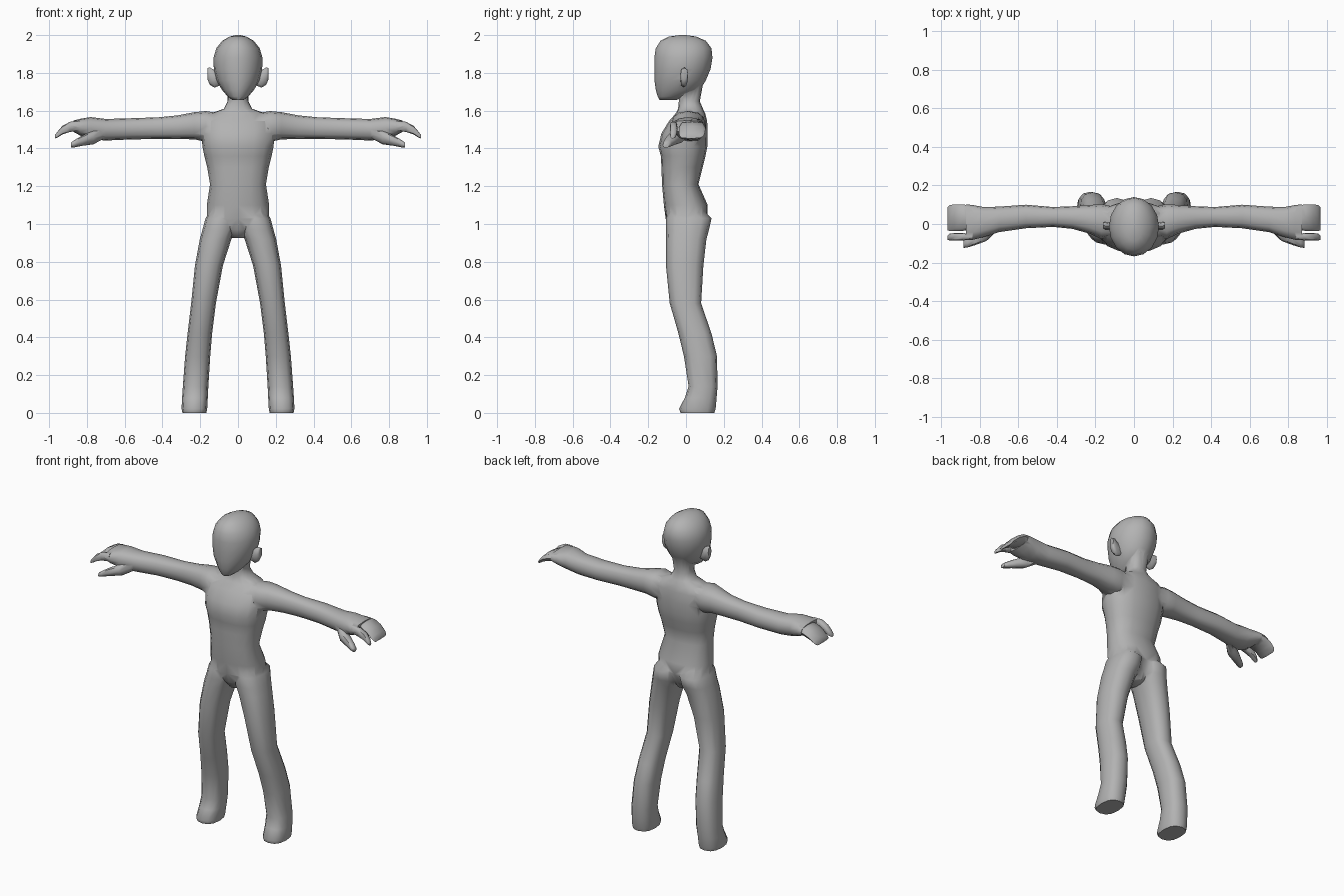
import bpy, bmesh, math

grey = bpy.data.materials.new("plain grey")
grey.diffuse_color = (0.45, 0.45, 0.45, 1)


def loft(name, axis, sections, sides=12, power=1.0, side=1):
    """Skin through rounded sections (pos, a0, a1, b0, b1).
    axis 'z': a = x, b = y.  axis 'x': a = y, b = z.  side -1 mirrors in x."""
    bm = bmesh.new()
    rings = []
    for p, a0, a1, b0, b1 in sections:
        ring = []
        for i in range(sides):
            t = 2 * math.pi * i / sides
            c, s = round(math.cos(t), 6), round(math.sin(t), 6)
            c = math.copysign(abs(c) ** power, c)
            s = math.copysign(abs(s) ** power, s)
            a = (a0 + a1) / 2 + c * (a1 - a0) / 2
            b = (b0 + b1) / 2 + s * (b1 - b0) / 2
            co = (a, b, p) if axis == 'z' else (p, a, b)
            ring.append(bm.verts.new((co[0] * side, co[1], co[2])))
        rings.append(ring)
    for r, q in zip(rings, rings[1:]):
        for i in range(sides):
            j = (i + 1) % sides
            bm.faces.new((r[i], r[j], q[j], q[i]))
    bm.faces.new(rings[0])
    bm.faces.new(rings[-1])
    bmesh.ops.recalc_face_normals(bm, faces=bm.faces)
    me = bpy.data.meshes.new(name)
    bm.to_mesh(me)
    bm.free()
    me.materials.append(grey)
    ob = bpy.data.objects.new(name, me)
    bpy.context.collection.objects.link(ob)
    return ob


def sym(rows):
    """Rows (z, half width, y0, y1) to centred sections."""
    return [(z, -w, w, y0, y1) for z, w, y0, y1 in rows]


# torso and neck
body = loft("body", 'z', sym([
    (0.925, 0.035, -0.06, 0.06), (0.97, 0.08, -0.09, 0.085),
    (1.03, 0.165, -0.108, 0.115), (1.10, 0.165, -0.117, 0.115),
    (1.21, 0.148, -0.127, 0.066), (1.30, 0.163, -0.130, 0.088),
    (1.36, 0.178, -0.133, 0.103), (1.41, 0.188, -0.147, 0.113),
    (1.48, 0.195, -0.130, 0.115), (1.545, 0.19, -0.09, 0.112),
    (1.585, 0.145, -0.055, 0.102), (1.61, 0.075, -0.042, 0.09),
    (1.65, 0.055, -0.038, 0.073), (1.74, 0.06, -0.04, 0.09)]),
    sides=16, power=0.85)

# head
parts = [loft("head", 'z', sym([
    (1.657, 0.03, -0.14, -0.05), (1.675, 0.055, -0.150, 0.0),
    (1.71, 0.085, -0.160, 0.075), (1.76, 0.113, -0.167, 0.105),
    (1.82, 0.128, -0.168, 0.130), (1.88, 0.130, -0.168, 0.140),
    (1.93, 0.115, -0.160, 0.135), (1.97, 0.083, -0.135, 0.105),
    (1.992, 0.045, -0.09, 0.055), (2.0, 0.012, -0.035, 0.0)]), sides=16)]

for s, label in ((1, "left"), (-1, "right")):
    # leg and foot
    parts.append(loft(label + "_leg", 'z', [
        (1.10, 0.03, 0.13, -0.08, 0.07), (1.03, 0.006, 0.172, -0.106, 0.135),
        (0.97, 0.010, 0.188, -0.106, 0.122), (0.92, 0.035, 0.202, -0.106, 0.108),
        (0.78, 0.08, 0.228, -0.106, 0.092), (0.58, 0.117, 0.248, -0.086, 0.080),
        (0.42, 0.137, 0.267, -0.040, 0.135), (0.30, 0.147, 0.280, -0.011, 0.164),
        (0.14, 0.157, 0.292, 0.014, 0.167), (0.08, 0.160, 0.296, -0.006, 0.162),
        (0.022, 0.163, 0.299, -0.037, 0.157), (0.0, 0.168, 0.294, -0.028, 0.150)],
        power=0.8, side=s))
    # arm and palm
    parts.append(loft(label + "_arm", 'x', [
        (0.06, -0.045, 0.08, 1.46, 1.58), (0.17, -0.078, 0.104, 1.435, 1.598),
        (0.23, -0.05, 0.098, 1.448, 1.592), (0.32, -0.025, 0.092, 1.450, 1.575),
        (0.42, -0.015, 0.088, 1.450, 1.565), (0.56, -0.022, 0.100, 1.448, 1.560),
        (0.70, -0.042, 0.090, 1.442, 1.556), (0.78, -0.068, 0.088, 1.448, 1.566),
        (0.835, -0.082, 0.098, 1.468, 1.557), (0.87, -0.083, 0.102, 1.487, 1.548)],
        power=0.8, side=s))
    # index finger and the group of other fingers, both curling down
    for finger, y0, y1 in (("_index_finger", -0.086, -0.046),
                           ("_fingers", -0.036, 0.102)):
        parts.append(loft(label + finger, 'x', [
            (0.84, y0 + 0.008, y1 - 0.008, 1.495, 1.545), (0.89, y0, y1, 1.487, 1.541),
            (0.93, y0, y1, 1.474, 1.519), (0.955, y0, y1 - 0.004, 1.458, 1.490),
            (0.968, y0 + 0.004, y1 - 0.015, 1.453, 1.472)],
            sides=8, power=0.65, side=s))
    # thumb
    parts.append(loft(label + "_thumb", 'x', [
        (0.71, -0.035, 0.01, 1.452, 1.50), (0.765, -0.088, -0.015, 1.422, 1.495),
        (0.825, -0.110, -0.050, 1.414, 1.468), (0.865, -0.122, -0.075, 1.406, 1.445),
        (0.885, -0.124, -0.088, 1.404, 1.430)], sides=8, power=0.8, side=s))
    # ear
    parts.append(loft(label + "_ear", 'x', [
        (0.08, -0.025, 0.005, 1.74, 1.80), (0.125, -0.030, 0.006, 1.722, 1.815),
        (0.150, -0.030, 0.012, 1.738, 1.829), (0.161, -0.022, 0.010, 1.765, 1.825)],
        sides=8, power=0.8, side=s))

# weld all parts into one skin
for p in parts:
    mod = body.modifiers.new("join " + p.name, 'BOOLEAN')
    mod.operation = 'UNION'
    mod.solver = 'EXACT'
    mod.object = p
dg = bpy.context.evaluated_depsgraph_get()
skin = bpy.data.meshes.new_from_object(body.evaluated_get(dg))
body.modifiers.clear()
body.data = skin
for p in parts:
    bpy.data.objects.remove(p)
skin.materials.clear()
skin.materials.append(grey)

bpy.context.view_layer.objects.active = body
body.select_set(True)
bpy.ops.object.shade_smooth_by_angle(angle=math.radians(60))
